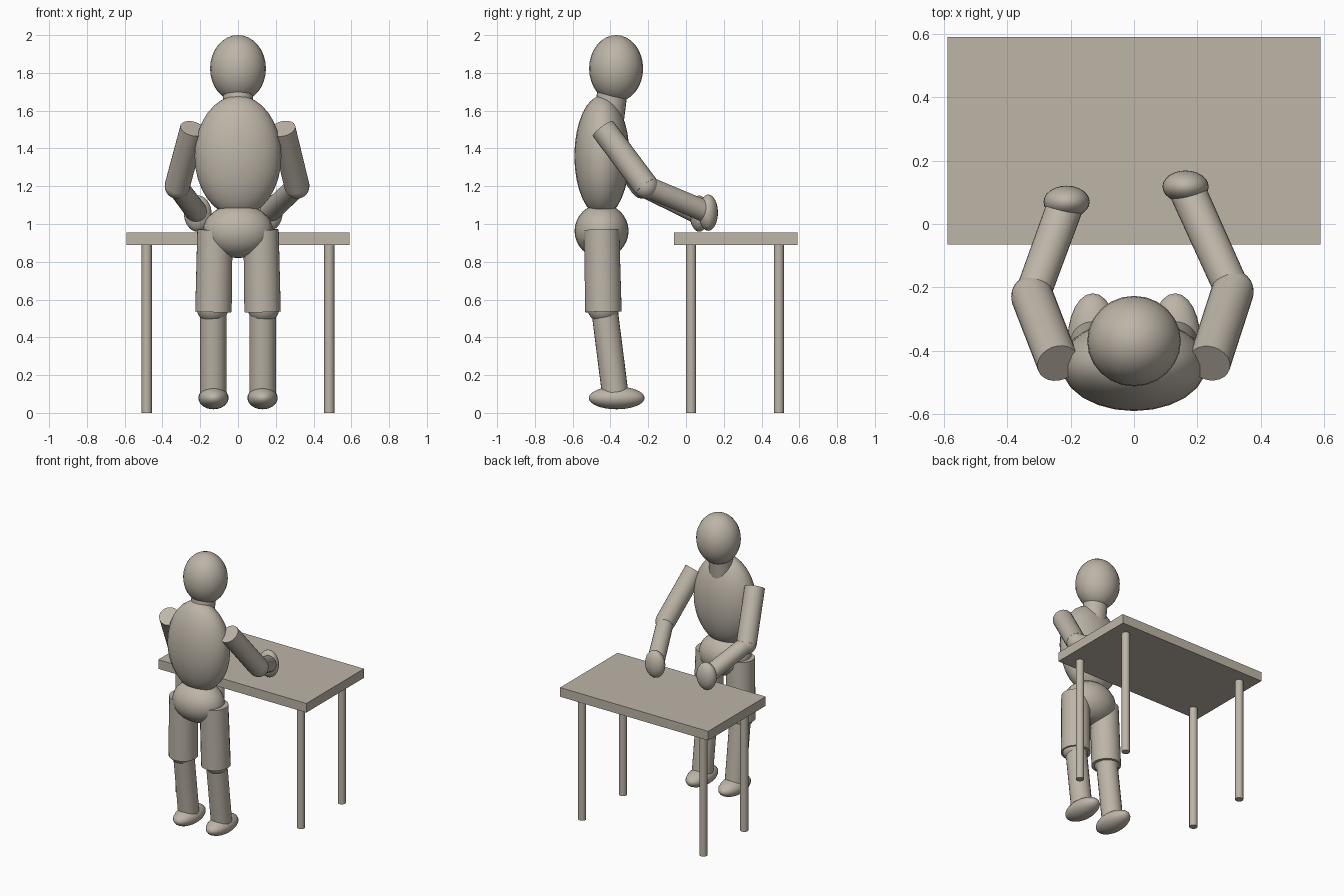
import bpy, math
from mathutils import Vector

if "Cube" in bpy.data.objects:
    bpy.data.objects.remove(bpy.data.objects["Cube"])

mat = bpy.data.materials.new("warm_grey")
mat.diffuse_color = (0.51, 0.46, 0.39, 1)
mat.use_nodes = True
mat.node_tree.nodes["Principled BSDF"].inputs["Base Color"].default_value = mat.diffuse_color


def finish(name, smooth=True):
    ob = bpy.context.object
    ob.name = name
    ob.data.materials.append(mat)
    if smooth:
        bpy.ops.object.shade_smooth_by_angle(angle=math.radians(40))
    return ob


def ellipsoid(name, loc, radii, tilt=0):
    bpy.ops.mesh.primitive_uv_sphere_add(segments=24, ring_count=16, location=loc)
    ob = finish(name)
    ob.scale = radii
    ob.rotation_euler.x = tilt
    return ob


def limb(name, a, b, r1, r2, sides=24):
    a, b = Vector(a), Vector(b)
    d = b - a
    bpy.ops.mesh.primitive_cone_add(vertices=sides, radius1=r1, radius2=r2,
                                    depth=d.length, location=(a + b) / 2)
    ob = finish(name)
    ob.rotation_euler = d.to_track_quat('Z', 'Y').to_euler()
    return ob


# table
bpy.ops.mesh.primitive_cube_add(size=1, location=(0, 0.263, 0.923))
finish("table_top", False).scale = (1.18, 0.655, 0.066)
for x in (-0.483, 0.483):
    for y in (0.027, 0.492):
        limb("table_leg", (x, y, 0), (x, y, 0.9), 0.027, 0.027, 16)

# head, neck, torso and pelvis
ellipsoid("head", (0, -0.37, 1.823), (0.148, 0.143, 0.177))
limb("neck", (0, -0.415, 1.5), (0, -0.39, 1.7), 0.08, 0.08)
ellipsoid("torso", (0, -0.445, 1.36), (0.23, 0.146, 0.32))
ellipsoid("pelvis", (0, -0.447, 0.963), (0.185, 0.143, 0.143))

# legs
for s in (-1, 1):
    limb("thigh", (s * 0.13, -0.437, 0.535), (s * 0.122, -0.447, 0.97), 0.097, 0.094)
    ellipsoid("knee", (s * 0.135, -0.438, 0.56), (0.085, 0.085, 0.085))
    limb("shin", (s * 0.131, -0.432, 0.55), (s * 0.131, -0.376, 0.11), 0.07, 0.07)
    ellipsoid("foot", (s * 0.13, -0.367, 0.079), (0.08, 0.148, 0.06))

# arms: shoulder, elbow, hand centres
arms = (((-0.24, -0.44, 1.505), (-0.322, -0.228, 1.2), (-0.213, 0.07, 1.055)),
        ((0.238, -0.44, 1.505), (0.312, -0.212, 1.2), (0.163, 0.118, 1.06)))
for shoulder, elbow, hand in arms:
    limb("upper_arm", shoulder, elbow, 0.067, 0.067)
    ellipsoid("elbow", elbow, (0.066, 0.066, 0.066))
    limb("forearm", elbow, hand, 0.056, 0.058)
    ellipsoid("hand", hand, (0.073, 0.051, 0.096))
